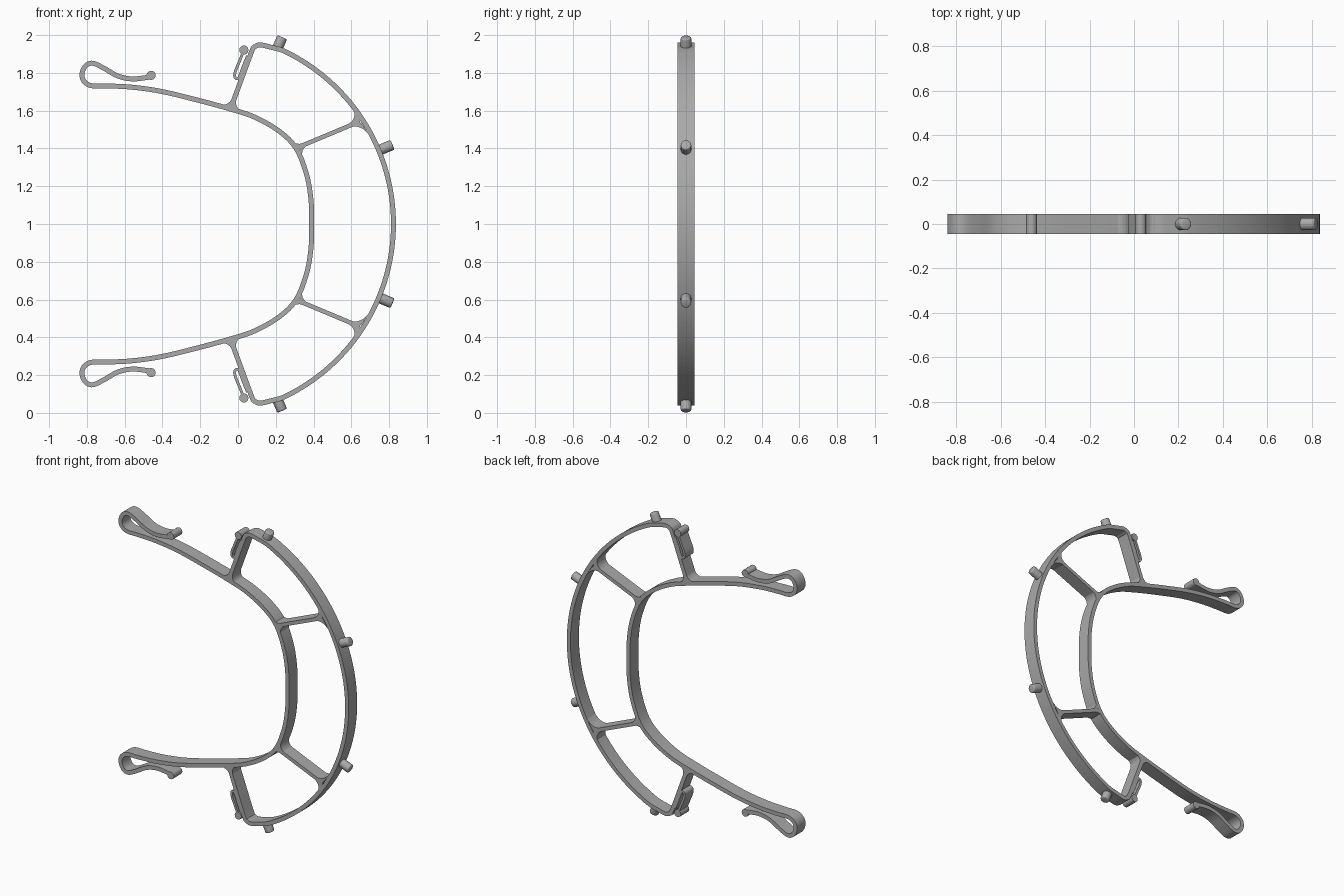
import bpy
import bmesh
import math
from mathutils import Vector

cube = bpy.data.objects.get("Cube")
if cube:
    bpy.data.objects.remove(cube, do_unlink=True)

HALF = 0.044       # half the depth of the frame
WALL = 0.026       # band thickness
ARC_X, ARC_R = -0.19, 1.013

grey = bpy.data.materials.new("plain grey")
grey.use_nodes = True
COLOUR = (0.4, 0.4, 0.4, 1)
grey.diffuse_color = COLOUR
grey.node_tree.nodes["Principled BSDF"].inputs["Base Color"].default_value = COLOUR


def finish(name, bm, mirror=True):
    """Turn a bmesh into an object centred at half height, mirrored top to bottom."""
    bmesh.ops.recalc_face_normals(bm, faces=bm.faces)
    mesh = bpy.data.meshes.new(name)
    bm.to_mesh(mesh)
    bm.free()
    mesh.materials.append(grey)
    obj = bpy.data.objects.new(name, mesh)
    bpy.context.collection.objects.link(obj)
    obj.location.z = 1
    bpy.ops.object.select_all(action="DESELECT")
    obj.select_set(True)
    bpy.context.view_layer.objects.active = obj
    bpy.ops.object.shade_smooth_by_angle(angle=math.radians(35))
    if mirror:
        mod = obj.modifiers.new("mirror", "MIRROR")
        mod.use_axis = (False, False, True)
        mod.use_mirror_merge = False
    return obj


def smooth(points, steps=6):
    """Catmull-Rom curve through the points."""
    p = [Vector(q) for q in points]
    p = [2 * p[0] - p[1]] + p + [2 * p[-1] - p[-2]]
    out = []
    for a, b, c, d in zip(p, p[1:], p[2:], p[3:]):
        for i in range(steps):
            t = i / steps
            out.append(0.5 * (2 * b + (c - a) * t + (2 * a - 5 * b + 4 * c - d) * t ** 2
                              + (3 * b - a - 3 * c + d) * t ** 3))
    return out + [p[-2]]


def strip(name, path, width=WALL, mirror=True):
    """Band of constant width following a path in the xz plane."""
    path = [Vector(p) for p in path]
    bm = bmesh.new()
    rings = []
    for i, p in enumerate(path):
        t = (path[min(i + 1, len(path) - 1)] - path[max(i - 1, 0)]).normalized()
        n = Vector((-t.y, t.x)) * width / 2
        rings.append([bm.verts.new((q.x, y, q.y)) for q, y in
                      ((p + n, -HALF), (p + n, HALF), (p - n, HALF), (p - n, -HALF))])
    for a, b in zip(rings, rings[1:]):
        for k in range(4):
            j = (k + 1) % 4
            bm.faces.new((a[k], a[j], b[j], b[k]))
    bm.faces.new(rings[0])
    bm.faces.new(rings[-1])
    return finish(name, bm, mirror)


def rod(name, start, end, radius, bevel=0.0, segments=24):
    """Round bar between two 3D points."""
    start, end = Vector(start), Vector(end)
    axis = end - start
    bm = bmesh.new()
    bmesh.ops.create_cone(bm, cap_ends=True, segments=segments, radius1=radius,
                          radius2=radius, depth=axis.length)
    if bevel:
        rim = [e for e in bm.edges if all(v.co.z > 0 for v in e.verts)]
        bmesh.ops.bevel(bm, geom=rim, offset=bevel, segments=3, affect="EDGES", profile=0.5)
    turn = axis.to_track_quat("Z", "Y").to_matrix()
    bmesh.ops.rotate(bm, matrix=turn, verts=bm.verts)
    bmesh.ops.translate(bm, vec=(start + end) / 2, verts=bm.verts)
    return finish(name, bm)


def fillet(name, corner, a, b):
    """Concave web filling the angle at a joint."""
    corner, a, b = Vector(corner), Vector(a), Vector(b)
    curve = [(1 - t) ** 2 * a + 2 * t * (1 - t) * corner + t * t * b
             for t in (i / 6 for i in range(7))]
    bm = bmesh.new()
    front = [bm.verts.new((p.x, -HALF, p.y)) for p in [corner] + curve]
    back = [bm.verts.new((v.co.x, HALF, v.co.z)) for v in front]
    for i in range(1, len(front) - 1):
        bm.faces.new((front[0], front[i], front[i + 1]))
        bm.faces.new((back[0], back[i + 1], back[i]))
        bm.faces.new((front[i], back[i], back[i + 1], front[i + 1]))
    return finish(name, bm)


def arc_point(angle, radius=ARC_R):
    return Vector((ARC_X + radius * math.cos(angle), radius * math.sin(angle)))


def whole(half):
    """Extend a path starting on the midline to its mirrored half."""
    return [(x, -z) for x, z in reversed(half[1:])] + half


# Inner band, running out to the two hooked arm ends
arm = [(0.39, 0), (0.386, 0.13), (0.363, 0.262), (0.308, 0.4), (0.22, 0.49), (0.09, 0.565),
       (-0.045, 0.61), (-0.23, 0.66), (-0.41, 0.703), (-0.57, 0.725), (-0.705, 0.731),
       (-0.775, 0.732), (-0.815, 0.755), (-0.826, 0.795), (-0.806, 0.838), (-0.768, 0.851),
       (-0.71, 0.825), (-0.637, 0.784), (-0.558, 0.768), (-0.465, 0.778)]
strip("inner_band", smooth(whole(arm)), mirror=False)
rod("hook_tip", (-0.46, -HALF, 0.787), (-0.46, HALF, 0.787), 0.024)

# Outer band with rounded corners leading into the end spokes
arc = [tuple(arc_point(math.radians(a))) for a in range(0, 66, 5)]
corner = [(0.17, 0.937), (0.12, 0.948), (0.092, 0.94), (0.074, 0.917), (0.02, 0.772), (-0.036, 0.62)]
strip("outer_band", smooth(whole(arc + corner)), mirror=False)

# Middle spokes
strip("middle_spoke", [(0.308, 0.402), (0.645, 0.543)], 0.023)

# Webs at the joints
fillet("inner_web_upper", (0.3, 0.413), (0.268, 0.449), (0.36, 0.43))
fillet("inner_web_lower", (0.325, 0.4), (0.343, 0.335), (0.38, 0.425))
fillet("outer_web_upper", (0.645, 0.553), (0.6, 0.63), (0.57, 0.522))
fillet("outer_web_lower", (0.652, 0.535), (0.7, 0.462), (0.59, 0.509))
fillet("end_web_left", (-0.044, 0.618), (-0.11, 0.633), (-0.026, 0.68))
fillet("end_web_right", (-0.026, 0.61), (0.04, 0.588), (-0.006, 0.668))

# Spring clips beside the end spokes
clip = [(0.028, 0.912), (0.008, 0.862), (-0.015, 0.805), (-0.016, 0.777), (0, 0.769),
        (0.012, 0.79), (0.028, 0.835), (0.05, 0.89)]
strip("spring_clip", smooth(clip), 0.015)
rod("clip_tip", (0.031, -HALF, 0.921), (0.031, HALF, 0.921), 0.024)

# Pegs around the outside
for name, degrees, reach in (("end_peg", 66.8, 1.076), ("side_peg", 22.6, 1.092)):
    a = math.radians(degrees)
    p, q = arc_point(a, 1.006), arc_point(a, reach)
    rod(name, (p.x, 0, p.y), (q.x, 0, q.y), 0.028, bevel=0.008)
